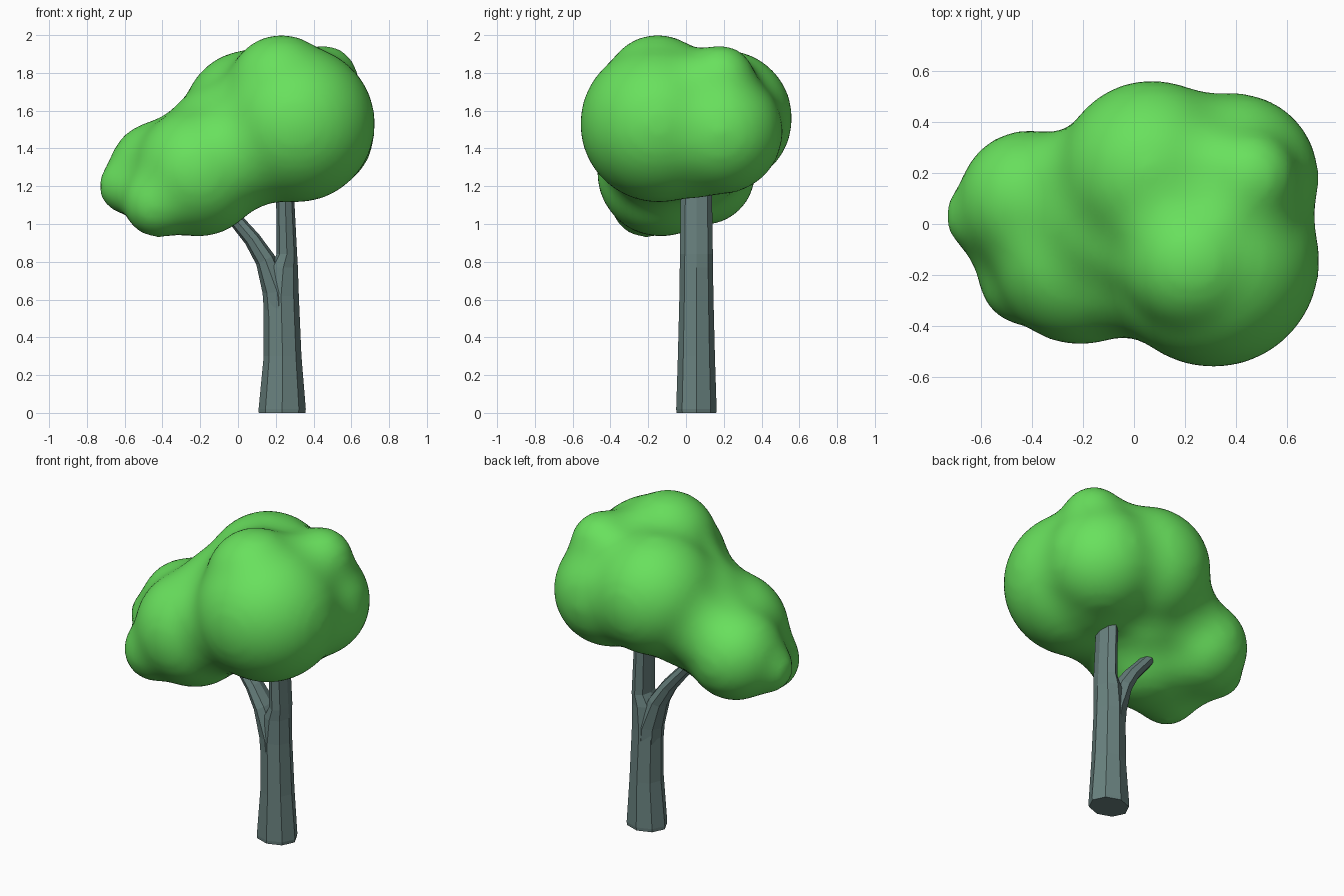
import bpy, bmesh, math
from mathutils import Vector, Matrix

if "Cube" in bpy.data.objects:
    bpy.data.objects.remove(bpy.data.objects["Cube"])

def material(name, color):
    m = bpy.data.materials.new(name)
    m.diffuse_color = color
    m.use_nodes = True
    m.node_tree.nodes["Principled BSDF"].inputs["Base Color"].default_value = m.diffuse_color
    return m

def add_object(name, bm, mat):
    bmesh.ops.recalc_face_normals(bm, faces=bm.faces)
    me = bpy.data.meshes.new(name)
    bm.to_mesh(me)
    bm.free()
    ob = bpy.data.objects.new(name, me)
    bpy.context.collection.objects.link(ob)
    me.materials.append(mat)
    return ob

def limb(name, rings, mat, sides=8, y=0.055):
    # rings: (centre x, centre z, half width, half depth, lean in degrees)
    bm = bmesh.new()
    loops = []
    for x, z, rx, ry, lean in rings:
        rot = Matrix.Rotation(math.radians(-lean), 3, 'Y')
        loop = []
        for i in range(sides):
            a = 2 * math.pi * i / sides
            p = rot @ Vector((rx * math.cos(a), ry * math.sin(a), 0))
            loop.append(bm.verts.new(p + Vector((x, y, z))))
        loops.append(loop)
    for lo, hi in zip(loops, loops[1:]):
        for i in range(sides):
            j = (i + 1) % sides
            bm.faces.new((lo[i], lo[j], hi[j], hi[i]))
    bm.faces.new(loops[0])
    bm.faces.new(loops[-1])
    return add_object(name, bm, mat)

def apply_modifiers(ob):
    bpy.ops.object.select_all(action='DESELECT')
    bpy.context.view_layer.objects.active = ob
    ob.select_set(True)
    for m in list(ob.modifiers):
        bpy.ops.object.modifier_apply(modifier=m.name)

bark = material("bark", (0.14, 0.22, 0.21, 1))
leaves = material("leaves", (0.14, 0.75, 0.11, 1))

# Trunk with one leaning branch, faceted
trunk = limb("trunk", [
    (0.233, 0.00, 0.123, 0.105, 0),
    (0.234, 0.02, 0.125, 0.107, 0),
    (0.236, 0.30, 0.100, 0.098, 0),
    (0.228, 0.62, 0.094, 0.090, 0),
    (0.240, 0.77, 0.077, 0.088, 0),
    (0.259, 0.84, 0.054, 0.087, 0),
    (0.250, 1.13, 0.048, 0.083, 0),
    (0.250, 1.24, 0.045, 0.080, 0)], bark)
branch = limb("branch", [
    (0.228, 0.45, 0.085, 0.085, 0),
    (0.208, 0.64, 0.078, 0.088, 5),
    (0.145, 0.81, 0.054, 0.078, 28),
    (0.075, 0.92, 0.044, 0.062, 36),
    (-0.01, 1.02, 0.038, 0.050, 41),
    (-0.08, 1.10, 0.034, 0.044, 43)], bark)
join = trunk.modifiers.new("join", 'BOOLEAN')
join.operation = 'UNION'
join.solver = 'EXACT'
join.object = branch
apply_modifiers(trunk)
bpy.data.objects.remove(branch)

# Canopy: overlapping leaf clumps (x, y, z, radius), melted with wide fillets
clumps = [
    (0.31, -0.145, 1.53, 0.418),  # front right
    (0.23, -0.15, 1.72, 0.285),   # crown
    (0.39, 0.18, 1.49, 0.335),    # back right
    (0.45, 0.18, 1.76, 0.19),     # small top bump
    (0.07, 0.20, 1.56, 0.365),    # back
    (-0.21, -0.13, 1.275, 0.345), # front left
    (-0.41, 0.09, 1.27, 0.28),    # back left
    (-0.59, 0.03, 1.20, 0.15),    # left tip
    (-0.42, -0.21, 1.115, 0.19),  # low left
    (0.33, 0.04, 1.49, 0.355),    # filler right
    (-0.06, 0.02, 1.42, 0.34),    # filler middle
]
FILLET = 0.20   # clumps are grown by this, merged, then shrunk back
bm = bmesh.new()
for x, y, z, r in clumps:
    bmesh.ops.create_icosphere(bm, subdivisions=4, radius=r + FILLET,
                               matrix=Matrix.Translation((x, y, z)))
canopy = add_object("canopy", bm, leaves)

def add_melt(size):
    m = canopy.modifiers.new("melt", 'REMESH')
    m.mode = 'VOXEL'
    m.voxel_size = size

def add_soften(n):
    m = canopy.modifiers.new("soften", 'SMOOTH')
    m.factor = 0.5
    m.iterations = n

add_melt(0.025)
add_soften(6)
shrink = canopy.modifiers.new("shrink", 'DISPLACE')
shrink.mid_level = 0
shrink.strength = -FILLET
add_melt(0.03)
add_soften(10)
apply_modifiers(canopy)
bpy.ops.object.shade_smooth()
if not canopy.data.materials:
    canopy.data.materials.append(leaves)
